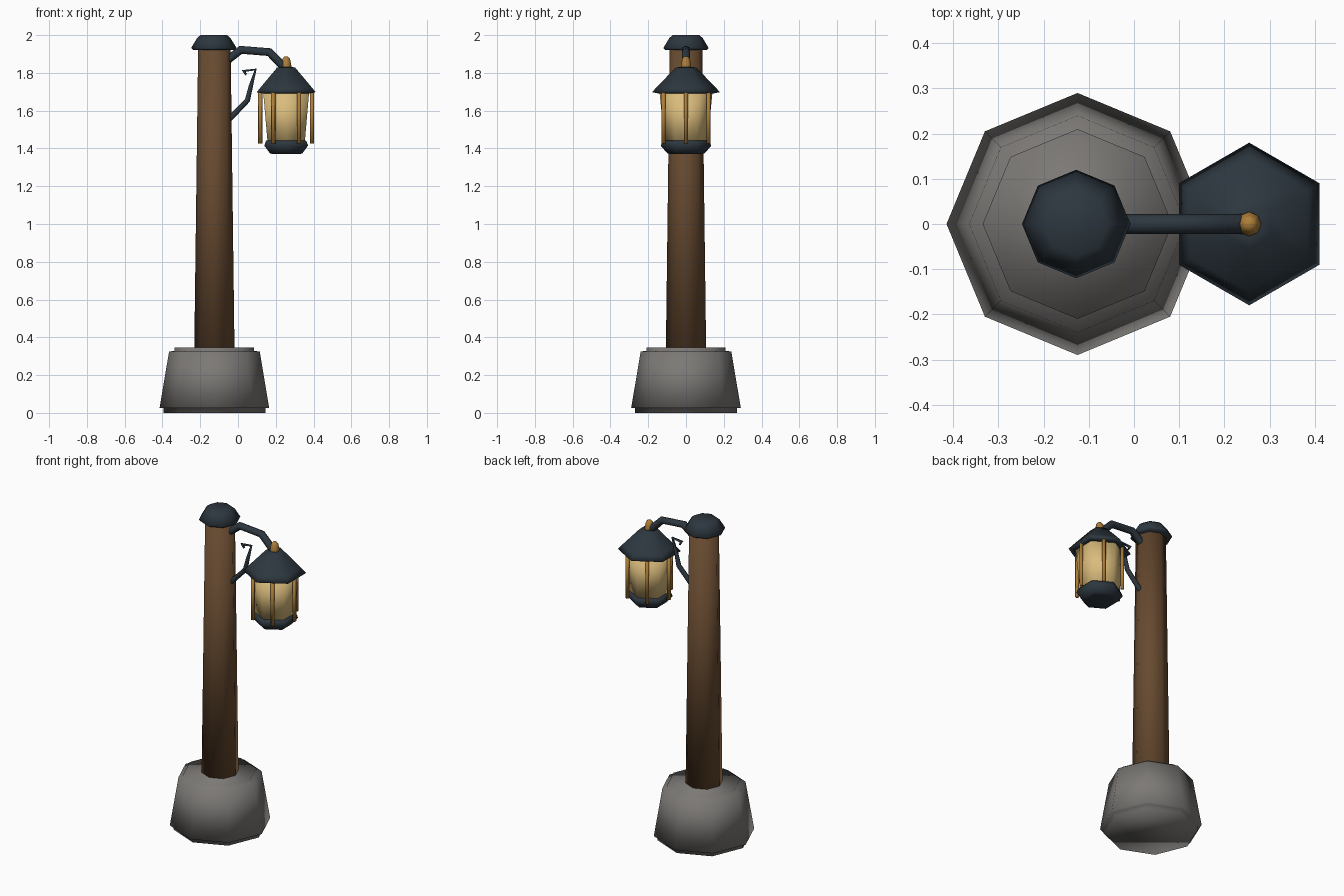
import bpy
import math

cube = bpy.data.objects.get("Cube")
if cube:
    bpy.data.objects.remove(cube, do_unlink=True)


def make_material(name, rgb):
    mat = bpy.data.materials.new(name)
    mat.use_nodes = True
    colour = (*rgb, 1.0)
    mat.diffuse_color = colour
    mat.node_tree.nodes["Principled BSDF"].inputs["Base Color"].default_value = colour
    return mat


STONE = make_material("grey stone", (0.20, 0.19, 0.18))
WOOD = make_material("brown wood", (0.135, 0.068, 0.029))
IRON = make_material("dark iron", (0.026, 0.038, 0.05))
GLASS = make_material("warm glass", (0.70, 0.50, 0.20))
BRASS = make_material("brass", (0.42, 0.21, 0.04))

POST_X = -0.125
LAMP_X = 0.255


def lathe(name, profile, sides, x, mat, y=0.0, turn=0.0):
    """Closed, smooth shaded solid from rings of (radius, height)."""
    verts, faces = [], []
    for r, z in profile:
        for i in range(sides):
            a = turn + math.tau * i / sides
            verts.append((r * math.cos(a), r * math.sin(a), z))
    for k in range(len(profile) - 1):
        low, high = k * sides, (k + 1) * sides
        for i in range(sides):
            j = (i + 1) % sides
            faces.append((low + i, low + j, high + j, high + i))
    faces.append(tuple(reversed(range(sides))))
    faces.append(tuple(range(len(verts) - sides, len(verts))))
    mesh = bpy.data.meshes.new(name)
    mesh.from_pydata(verts, [], faces)
    mesh.materials.append(mat)
    mesh.shade_smooth()
    obj = bpy.data.objects.new(name, mesh)
    obj.location = (x, y, 0)
    bpy.context.collection.objects.link(obj)
    return obj


def rod(name, points, thickness, mat):
    """Bent round bar through (x, z, relative radius) points."""
    curve = bpy.data.curves.new(name, "CURVE")
    curve.dimensions = "3D"
    curve.bevel_depth = thickness
    curve.bevel_resolution = 2
    curve.use_fill_caps = True
    spline = curve.splines.new("POLY")
    spline.points.add(len(points) - 1)
    for p, (x, z, r) in zip(spline.points, points):
        p.co = (x, 0, z, 1)
        p.radius = r
    curve.materials.append(mat)
    obj = bpy.data.objects.new(name, curve)
    bpy.context.collection.objects.link(obj)
    return obj


# Stone foot with a recessed plinth and a raised collar
lathe("stone_base", [(0.27, 0), (0.27, 0.025), (0.29, 0.027), (0.24, 0.325),
                     (0.21, 0.328), (0.21, 0.345)], 8, POST_X, STONE)

# Tapered post and its iron cap
lathe("post", [(0.107, 0.30), (0.086, 1.94)], 8, POST_X, WOOD)
lathe("post_cap", [(0.108, 1.92), (0.12, 1.932), (0.088, 1.985), (0.07, 2.0)],
      8, POST_X - 0.003, IRON)

# Hanging arm and the curled brace under it
rod("lantern_arm", [(-0.06, 1.865, 1), (0.015, 1.922, 1), (0.165, 1.91, 1),
                    (0.25, 1.825, 1)], 0.022, IRON)
rod("curled_brace", [(-0.06, 1.54, 1), (0.05, 1.655, 0.95), (0.068, 1.73, 0.75),
                     (0.093, 1.818, 0.5), (0.03, 1.81, 0.7), (0.043, 1.79, 0.4)],
    0.015, IRON)

# Six sided lantern, with corners towards the front and back
QUARTER = math.pi / 2
lathe("lantern_roof", [(0.15, 1.692), (0.18, 1.698), (0.15, 1.73), (0.055, 1.828),
                       (0.03, 1.832)], 6, LAMP_X, IRON, turn=QUARTER)
lathe("lantern_glass", [(0.113, 1.425), (0.14, 1.695)], 6, LAMP_X, GLASS, turn=QUARTER)
lathe("lantern_bottom", [(0.083, 1.37), (0.10, 1.375), (0.134, 1.415), (0.122, 1.442)],
      6, LAMP_X, IRON, turn=QUARTER)
lathe("roof_finial", [(0.027, 1.82), (0.027, 1.842), (0.02, 1.875), (0.01, 1.886)],
      8, LAMP_X, BRASS)

# Brass bars standing in front of each glass pane
for n in range(6):
    a = math.tau * n / 6
    lathe(f"lantern_bar_{n + 1}", [(0.011, 1.425), (0.011, 1.70)], 8,
          LAMP_X + 0.137 * math.cos(a), BRASS, y=0.137 * math.sin(a))
